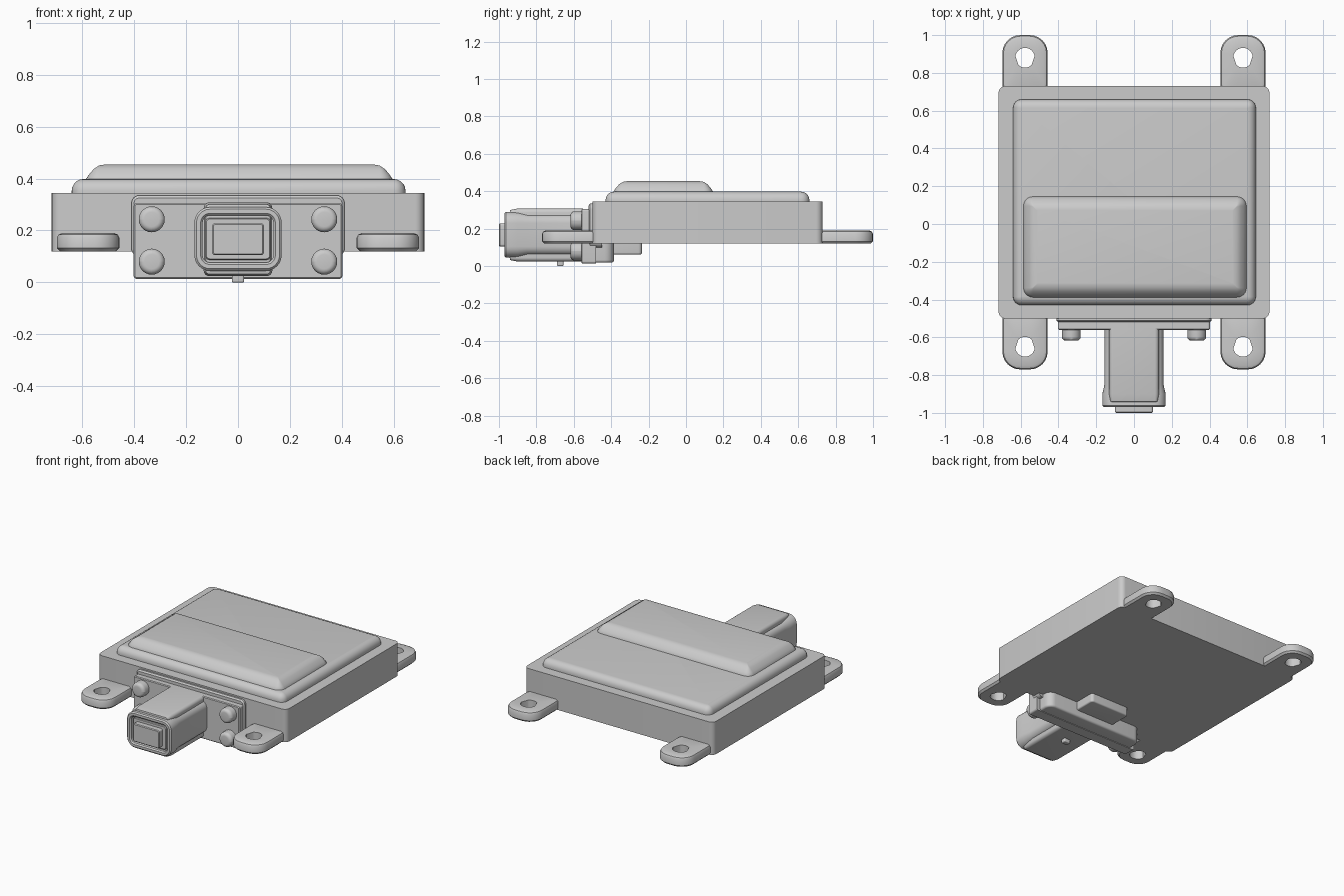
import bpy, bmesh, math

if "Cube" in bpy.data.objects:
    bpy.data.objects.remove(bpy.data.objects["Cube"])

SEG = 6  # segments per rounded corner


def rrect(u0, u1, v0, v1, r):
    """Rounded rectangle outline, counter-clockwise."""
    pts = []
    for cu, cv, a0 in ((u1 - r, v1 - r, 0), (u0 + r, v1 - r, 90),
                       (u0 + r, v0 + r, 180), (u1 - r, v0 + r, 270)):
        for i in range(SEG + 1):
            a = math.radians(a0 + 90 * i / SEG)
            pts.append((cu + r * math.cos(a), cv + r * math.sin(a)))
    return pts


def loft(name, rings, front=False, closed=False):
    """Skin (outline, height) rings along z, or along y when front is set."""
    bm = bmesh.new()
    loops = [[bm.verts.new((u, h, v) if front else (u, v, h)) for u, v in pts]
             for pts, h in rings]
    n = len(loops[0])
    pairs = list(zip(loops, loops[1:]))
    if closed:
        pairs.append((loops[-1], loops[0]))
    else:
        bm.faces.new(loops[0])
        bm.faces.new(loops[-1])
    for a, b in pairs:
        for i in range(n):
            j = (i + 1) % n
            bm.faces.new((a[i], a[j], b[j], b[i]))
    bmesh.ops.recalc_face_normals(bm, faces=bm.faces)
    me = bpy.data.meshes.new(name)
    bm.to_mesh(me)
    bm.free()
    ob = bpy.data.objects.new(name, me)
    bpy.context.collection.objects.link(ob)
    bpy.ops.object.select_all(action='DESELECT')
    ob.select_set(True)
    bpy.context.view_layer.objects.active = ob
    bpy.ops.object.shade_smooth_by_angle(angle=math.radians(35))
    return ob


def slab(name, box, r, profile, front=False):
    """Rounded block; profile lists (inset, height) pairs."""
    u0, u1, v0, v1 = box
    return loft(name, [(rrect(u0 + i, u1 - i, v0 + i, v1 - i, max(r - i, 0.003)), h)
                       for i, h in profile], front)


def fillet(base, top, r, sx=1.0, n=5):
    """Straight wall from base, then a quarter round of radius r up to top."""
    d = 1 if top > base else -1
    prof = [(0, base)]
    for k in range(n + 1):
        a = math.pi / 2 * k / n
        prof.append((r * sx * (1 - math.cos(a)), top - d * r * (1 - math.sin(a))))
    return prof


# Housing, with a shallow bulge behind the connector flange
slab("housing", (-0.717, 0.717, -0.5, 0.73), 0.035, [(0, 0.12), (0, 0.345)])
slab("flange_backing", (-0.41, 0.41, 0.10, 0.335), 0.03,
     [(0, -0.45), (0, -0.512), (0.01, -0.52)], True)

# Lid and raised step on the lid
slab("lid", (-0.64, 0.645, -0.43, 0.66), 0.045, fillet(0.335, 0.398, 0.045))
slab("lid_step", (-0.585, 0.595, -0.388, 0.145), 0.05,
     [(0, 0.385), (0, 0.398), (0.012, 0.416), (0.03, 0.437),
      (0.05, 0.45), (0.072, 0.454)])


# Mounting ears with through holes
def ear(name, sx, back):
    cx, cy = 0.577 * sx, (0.88 if back else -0.65)
    y0, y1 = (0.65, 1.0) if back else (-0.77, -0.42)
    box = (cx - 0.12, cx + 0.12, y0, y1)

    def outer(i):
        return rrect(box[0] + i, box[1] - i, box[2] + i, box[3] - i, 0.095 - i)

    # Hole points follow the outline direction so the rings match
    hole = [(cx + 0.052 * math.cos(a), cy + 0.052 * math.sin(a))
            for a in (math.atan2(v - cy, u - cx) for u, v in outer(0))]
    loft(name, [(outer(0.012), 0.12), (outer(0), 0.132), (outer(0), 0.172),
                (outer(0.006), 0.184), (outer(0.02), 0.19),
                (hole, 0.19), (hole, 0.12)], closed=True)


for sx, side in ((-1, "left"), (1, "right")):
    ear(f"mounting_ear_back_{side}", sx, True)
    ear(f"mounting_ear_front_{side}", sx, False)

# Connector flange, lower bar and tongue under the housing
slab("flange_plate", (-0.402, 0.402, 0.014, 0.305), 0.012,
     [(0, -0.48), (0, -0.555), (0.005, -0.56)], True)
slab("flange_lower_bar", (-0.375, 0.375, -0.55, -0.385), 0.05, fillet(0.13, 0.018, 0.015))
slab("flange_tongue", (-0.15, 0.15, -0.45, -0.235), 0.02, fillet(0.13, 0.062, 0.01))

# Flange screws with rounded heads
for sx in (-1, 1):
    for z in (0.08, 0.243):
        x = 0.332 * sx
        slab("flange_screw", (x - 0.05, x + 0.05, z - 0.05, z + 0.05), 0.05,
             fillet(-0.55, -0.618, 0.022), True)

# Connector shell with recessed mouth, ridges top and bottom, and collar
slab("connector_shell", (-0.168, 0.168, 0.045, 0.29), 0.06,
     [(0.012, -0.55), (0.012, -0.85), (0, -0.90), (0, -0.962), (0.008, -0.97),
      (0.024, -0.97), (0.032, -0.962), (0.032, -0.92), (0.042, -0.92),
      (0.042, -0.955), (0.046, -0.96)], True)
slab("connector_ridges", (-0.132, 0.132, 0.024, 0.308), 0.022,
     [(0, -0.55), (0, -0.90), (0.008, -0.94), (0.03, -0.945)], True)
slab("connector_plug", (-0.1, 0.1, 0.105, 0.228), 0.012,
     [(0, -0.93), (0, -0.995), (0.005, -1.0)], True)
slab("connector_latch", (-0.075, 0.075, 0.27, 0.306), 0.008,
     [(0, -0.55), (0, -0.605)], True)

# Small locating pin below the connector
slab("locating_pin", (-0.024, 0.024, -0.69, -0.655), 0.008, fillet(0.04, 0.0, 0.006))
